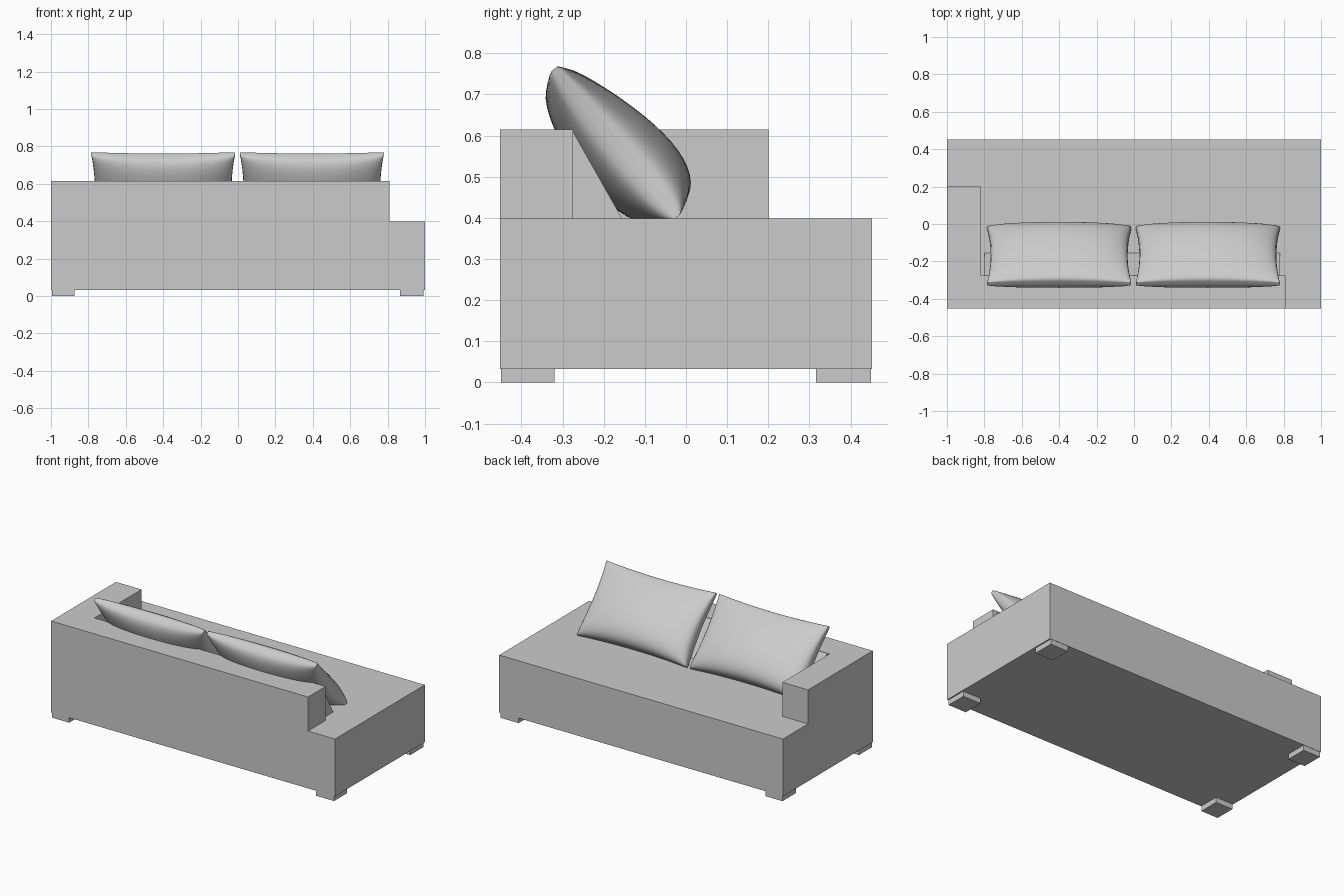
import bpy, bmesh
from math import sin, pi, atan2
from mathutils import Matrix, Vector

cube = bpy.data.objects.get("Cube")
if cube:
    bpy.data.objects.remove(cube, do_unlink=True)

grey = bpy.data.materials.new("light_grey_fabric")
grey.use_nodes = True
grey.diffuse_color = (0.6, 0.6, 0.6, 1)
grey.node_tree.nodes["Principled BSDF"].inputs["Base Color"].default_value = (0.6, 0.6, 0.6, 1)


def finish(bm, name):
    bmesh.ops.recalc_face_normals(bm, faces=bm.faces)
    mesh = bpy.data.meshes.new(name)
    bm.to_mesh(mesh)
    bm.free()
    mesh.materials.append(grey)
    ob = bpy.data.objects.new(name, mesh)
    bpy.context.collection.objects.link(ob)
    return ob


def prism(name, profile, x0, x1):
    """Extrude a (y, z) profile along x."""
    bm = bmesh.new()
    face = bm.faces.new([bm.verts.new((x0, y, z)) for y, z in profile])
    ext = bmesh.ops.extrude_face_region(bm, geom=[face])
    verts = [g for g in ext["geom"] if isinstance(g, bmesh.types.BMVert)]
    bmesh.ops.translate(bm, verts=verts, vec=(x1 - x0, 0, 0))
    return finish(bm, name)


def box(name, x0, x1, y0, y1, z0, z1):
    return prism(name, [(y0, z0), (y1, z0), (y1, z1), (y0, z1)], x0, x1)


# Frame: seat block, backrest and the single arm
SEAT = 0.398
box("seat_base", -1, 1, -0.452, 0.452, 0.033, SEAT)
# L-shaped back and arm in one piece
bm = bmesh.new()
outline = [(-1, -0.452), (0.81, -0.452), (0.81, -0.275),
           (-0.82, -0.275), (-0.82, 0.2), (-1, 0.2)]
face = bm.faces.new([bm.verts.new((x, y, SEAT)) for x, y in outline])
ext = bmesh.ops.extrude_face_region(bm, geom=[face])
bmesh.ops.translate(bm, vec=(0, 0, 0.615 - SEAT),
                    verts=[g for g in ext["geom"] if isinstance(g, bmesh.types.BMVert)])
finish(bm, "backrest_and_arm")

# Sloped support behind the cushions
prism("back_wedge", [(-0.275, SEAT), (-0.155, SEAT), (-0.275, 0.61)], -0.8, 0.78)

# Feet
for side, x0, x1 in (("right", -0.995, -0.875), ("left", 0.865, 0.992)):
    for end, y0, y1 in (("front", -0.45, -0.32), ("rear", 0.316, 0.45)):
        box(f"{end}_{side}_foot", x0, x1, y0, y1, 0, 0.034)


def cushion(name, cx):
    """Plump pillow with a thin seam rim, leaning on the wedge."""
    bm = bmesh.new()
    bmesh.ops.create_cube(bm, size=2)
    bmesh.ops.subdivide_edges(bm, edges=bm.edges[:], cuts=23, use_grid_fill=True)
    top, bottom = Vector((cx, -0.32, 0.762)), Vector((cx, -0.022, 0.402))
    down = (bottom - top).normalized()
    out = Vector((1, 0, 0)).cross(down) * -1
    mid, half = (top + bottom) / 2, (bottom - top).length / 2
    for v in bm.verts:
        u, w = sin(v.co.x * pi / 2), sin(v.co.y * pi / 2)
        puff = 0.103 * max(0, (1 - u * u) * (1 - w * w)) ** 0.4
        puff *= 1 + 0.1 * w if v.co.z > 0 else 0.85 + 0.4 * w  # sags low at the back
        n = v.co.z * (0.009 + puff)
        x = 0.385 * u * (1 - 0.05 * (1 - w * w))
        d = half * w * (1 - 0.06 * (1 - u * u))
        v.co = mid + Vector((x, 0, 0)) + down * d + out * n
        v.co.z = max(v.co.z, SEAT - 0.004)  # pressed flat on the seat
    ob = finish(bm, name)
    bpy.ops.object.select_all(action="DESELECT")
    ob.select_set(True)
    bpy.context.view_layer.objects.active = ob
    bpy.ops.object.shade_smooth_by_angle(angle=pi / 4)


cushion("right_cushion", -0.4)
cushion("left_cushion", 0.395)
